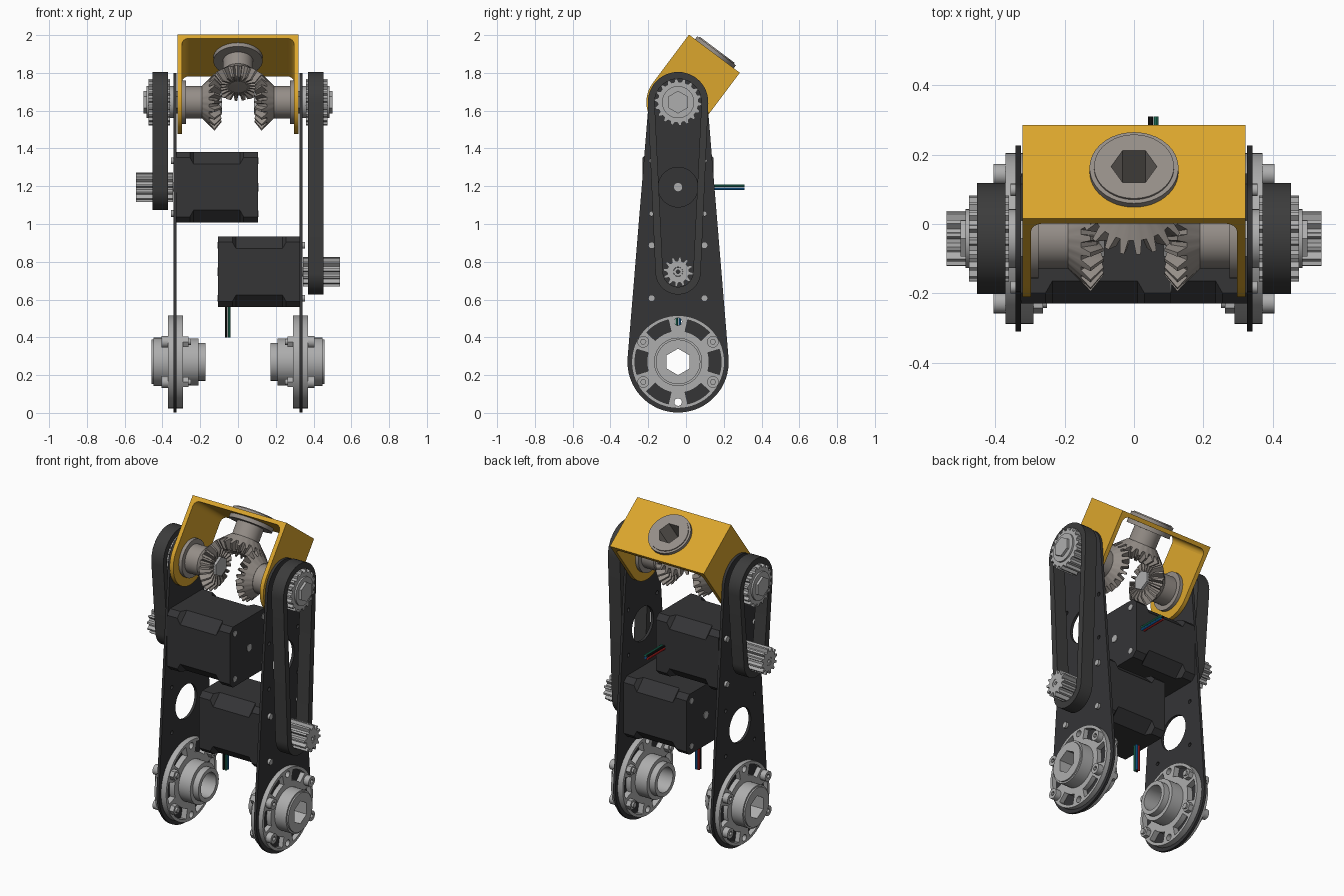
import bpy, bmesh
from math import pi, sin, cos, asin, radians
from mathutils import Matrix, Vector

if "Cube" in bpy.data.objects:
    bpy.data.objects.remove(bpy.data.objects["Cube"])

CY, ZT, ZB = -0.042, 1.645, 0.27          # joint axis, upper pivot, lower hub


def mat(name, col):
    m = bpy.data.materials.new(name)
    m.diffuse_color = (*col, 1)
    m.use_nodes = True
    m.node_tree.nodes["Principled BSDF"].inputs["Base Color"].default_value = m.diffuse_color
    return m


DARK = mat("dark_plate", (0.035, 0.035, 0.037))
BELT = mat("rubber", (0.045, 0.045, 0.045))
GOLD = mat("yellow_paint", (0.71, 0.38, 0.026))
STEEL = mat("warm_steel", (0.30, 0.27, 0.245))
GREY = mat("light_metal", (0.42, 0.42, 0.42))


def finish(name, bm, M, m):
    bmesh.ops.remove_doubles(bm, verts=bm.verts, dist=1e-5)
    bm.transform(M)
    bmesh.ops.recalc_face_normals(bm, faces=bm.faces)
    me = bpy.data.meshes.new(name)
    bm.to_mesh(me)
    bm.free()
    me.materials.clear()
    if m:
        me.materials.append(m)
    ob = bpy.data.objects.new(name, me)
    bpy.context.collection.objects.link(ob)
    return ob


def prism(name, loops, d0, d1, M, m=None):
    """Flat outline with holes, extruded from d0 to d1 along local z."""
    cu = bpy.data.curves.new(name + "_outline", 'CURVE')
    cu.dimensions, cu.fill_mode, cu.extrude = '2D', 'BOTH', (d1 - d0) / 2
    for loop in loops:
        sp = cu.splines.new('POLY')
        sp.points.add(len(loop) - 1)
        for p, (a, b) in zip(sp.points, loop):
            p.co = (a, b, 0, 1)
        sp.use_cyclic_u = True
    tmp = bpy.data.objects.new(name + "_outline", cu)
    bpy.context.collection.objects.link(tmp)
    dg = bpy.context.evaluated_depsgraph_get()
    me = bpy.data.meshes.new_from_object(tmp.evaluated_get(dg))
    bm = bmesh.new()
    bm.from_mesh(me)
    bpy.data.objects.remove(tmp)
    bpy.data.meshes.remove(me)
    return finish(name, bm, M @ Matrix.Translation((0, 0, (d0 + d1) / 2)), m)


def loft(name, rings, M, m=None):
    bm = bmesh.new()
    vs = [[bm.verts.new(p) for p in r] for r in rings]
    n = len(rings[0])
    for a, b in zip(vs, vs[1:]):
        for i in range(n):
            j = (i + 1) % n
            bm.faces.new((a[i], a[j], b[j], b[i]))
    bm.faces.new(vs[0])
    bm.faces.new(vs[-1])
    return finish(name, bm, M, m)


def circle(r, n=40, a=0.0, b=0.0, ph=0.0):
    return [(a + r * cos(ph + 2 * pi * i / n), b + r * sin(ph + 2 * pi * i / n)) for i in range(n)]


def hexagon(r):
    return circle(r, 6, ph=pi / 2)


def arc(r, a0, a1, n, c=0.0):
    return [(r * cos(a0 + (a1 - a0) * i / n), c + r * sin(a0 + (a1 - a0) * i / n)) for i in range(n + 1)]


def hull(z1, r1, z2, r2):
    """Outline round two circles on a vertical line."""
    a = asin((r1 - r2) / (z2 - z1))
    return arc(r2, a, pi - a, 24, z2) + arc(r1, pi - a, 2 * pi + a, 32, z1)


TOOTH = ((0.05, 0), (0.42, 0), (0.6, 1), (0.87, 1))


def gear(n, root, tip):
    return [((tip if t else root) * cos(2 * pi * (k + f) / n), (tip if t else root) * sin(2 * pi * (k + f) / n))
            for k in range(n) for f, t in TOOTH]


def side(s, z):
    """Frame whose local z points outward to side s; local x, y are world y, z."""
    return Matrix(((0, 0, s, 0), (1, 0, 0, CY), (0, 1, 0, z), (0, 0, 0, 1)))


def bevel_gear(name, M, n=20, ph=0.0):
    prof = [((.087, .19), (.087, .19)), ((.122, .153), (.152, .125)),
            ((.085, .107), (.106, .088)), ((.05, .1), (.05, .1))]
    rings = [[(p[t][0] * cos(2 * pi * (k + f + ph) / n), p[t][0] * sin(2 * pi * (k + f + ph) / n), p[t][1])
              for k in range(n) for f, t in TOOTH] for p in prof]
    loft(name, rings, M, STEEL)


def motor(s, z):
    h = 0.187

    def octagon(c, d):
        pts = [(h, h - c), (h - c, h)]
        full = []
        for k in range(4):
            for a, b in pts:
                full.append((a, b, d))
            pts = [(-b, a) for a, b in pts]
        return full
    M = side(s, z)
    steps = ((.03, .325), (.03, .255), (.065, .235), (.065, -.01), (.03, -.03), (.03, -.105))
    loft("motor_body", [octagon(c, d) for c, d in steps], M, DARK)
    # rear screws, rear shaft and plate screws
    prism("motor_rear_shaft", [circle(.022, 20)], -.108, -.1, M, GREY)
    for a in (-.14, .14):
        for b in (-.14, .14):
            prism("motor_rear_screw", [circle(.017, 16, a, b)], -.108, -.1, M, GREY)
            prism("motor_front_screw", [circle(.018, 16, a, b)], .335, .356, M, GREY)
    # toothed drive pinion
    prism("drive_pinion", [gear(12, .058, .079), circle(.025, 20)], .345, .54, M, GREY)
    prism("motor_shaft", [circle(.024, 20), circle(.01, 12)], .3, .538, M, GREY)


for s, zm, zo in ((1, .747, 1.195), (-1, 1.195, .747)):
    S0, ST, SB = side(s, 0), side(s, ZT), side(s, ZB)
    # leg plate with window, bores and screw holes
    holes = [circle(.105, 40, 0, zo), circle(.1, 40, 0, ZB), circle(.06, 24, 0, ZT)]
    holes += [circle(.012, 12, a, zo + b) for a in (-.14, .14) for b in (-.14, .14)]
    holes += [circle(.02, 16, 0, ZB + b) for b in (-.213, .213)]
    prism("leg_plate", [hull(ZB, .268, ZT, .155)] + holes, .325, .341, S0, DARK)
    motor(s, zm)
    # drive belt and upper pulley
    prism("drive_belt", [hull(zm, .12, ZT, .16), hull(zm, .08, ZT, .124)], .37, .452, S0, BELT)
    prism("upper_pulley", [gear(18, .108, .124), hexagon(.06)], .36, .475, ST, GREY)
    prism("pulley_spacer", [circle(.085), hexagon(.06)], .341, .36, ST, GREY)
    prism("pulley_hub", [circle(.085), hexagon(.06)], .475, .485, ST, GREY)
    prism("hex_shaft", [hexagon(.06)], .085, .5, ST, GREY)
    # lower wheel hub
    pockets = []
    for k in range(6):
        c, w = k * pi / 3, radians(17)
        pockets.append(arc(.228, c - w, c + w, 8) + arc(.165, c + w, c - w, 8))
    through = [circle(.02, 16, 0, b) for b in (-.213, .213)]
    prism("hub_outer_flange", [circle(.246, 64), hexagon(.07)] + pockets + through, .341, .37, SB, GREY)
    prism("hub_inner_flange", [circle(.246, 64), circle(.075)] + pockets + through, .29, .325, SB, GREY)
    prism("hub_core", [circle(.1), circle(.075)], .325, .341, SB, GREY)
    prism("hub_outer_boss", [circle(.128), hexagon(.07)], .37, .448, SB, GREY)
    prism("hub_boss_rim", [circle(.118), hexagon(.07)], .448, .457, SB, GREY)
    prism("hub_inner_boss", [circle(.125), circle(.075)], .21, .29, SB, GREY)
    prism("hub_inner_collar", [circle(.1), circle(.075)], .172, .21, SB, GREY)
    for ang in (30, 150, 210, 330):
        a, b = .213 * cos(radians(ang)), .213 * sin(radians(ang))
        prism("hub_bolt_head", [circle(.031, 20, a, b), circle(.014, 6, a, b)], .37, .405, SB, GREY)
        prism("hub_bolt", [circle(.016, 16, a, b)], .25, .385, SB, GREY)
        prism("hub_nut", [circle(.031, 6, a, b)], .262, .29, SB, GREY)
    # side bevel gear and its bearing
    bevel_gear("side_bevel_gear", ST, ph=.25)
    prism("side_gear_hub", [circle(.086)], .185, .3, ST, STEEL)
    prism("side_bearing_flange", [circle(.115)], .275, .297, ST, STEEL)

# tilted yoke: local x along its width, y along world x, z along its output axis
T = Matrix(((0, 1, 0, 0), (.8, 0, .6, CY), (-.6, 0, .8, ZT), (0, 0, 0, 1)))
W = .168
arm = arc(W, pi, 2 * pi, 28) + [(W, .32), (-W, .32)]
for s in (1, -1):
    A = T @ Matrix(((1, 0, 0, 0), (0, 0, s, 0), (0, 1, 0, 0), (0, 0, 0, 1)))
    prism("yoke_arm", [arm, circle(.08)], .296, .321, A, GOLD)
    # rounded inside corner
    F = T @ Matrix(((0, 0, 1, 0), (s, 0, 0, 0), (0, 1, 0, 0), (0, 0, 0, 1)))
    fillet = [(.296, .296)] + [(.261 + x, .261 + y) for x, y in arc(.035, 0, pi / 2, 6)]
    prism("yoke_fillet", [fillet], -W, W, F, GOLD)
prism("yoke_top", [[(-W, -.321), (W, -.321), (W, .321), (-W, .321)], circle(.09)], .296, .321, T, GOLD)

# output bevel gear through the yoke top
bevel_gear("output_bevel_gear", T)
prism("output_hub", [circle(.08), hexagon(.066)], .185, .33, T, STEEL)
prism("output_inner_flange", [circle(.13), hexagon(.066)], .272, .297, T, STEEL)
prism("output_disc", [circle(.128, 48), hexagon(.066)], .32, .34, T, STEEL)
prism("output_disc_rim", [circle(.115, 48), hexagon(.066)], .34, .346, T, STEEL)

# motor wires
colours = [("red", (.6, .02, .02)), ("blue", (.01, .2, .6)), ("black", (.01, .01, .01)), ("green", (.02, .25, .15))]
back = Matrix.Translation((.055, 0, 1.195)) @ Matrix.Rotation(-pi / 2, 4, 'X')
down = Matrix.Translation((-.055, CY, 0))
for i, (nm, col) in enumerate(colours):
    m = mat("wire_" + nm, col)
    ring = circle(.007, 10, .008 * (1 if i % 2 else -1), .008 * (1 if i < 2 else -1))
    prism("upper_wire_" + nm, [ring], .13, .31, back, m)
    prism("lower_wire_" + nm, [ring], .4, .58, down, m)

bpy.ops.object.select_all(action='SELECT')
bpy.context.view_layer.objects.active = bpy.context.selected_objects[0]
bpy.ops.object.shade_smooth_by_angle(angle=radians(28))
